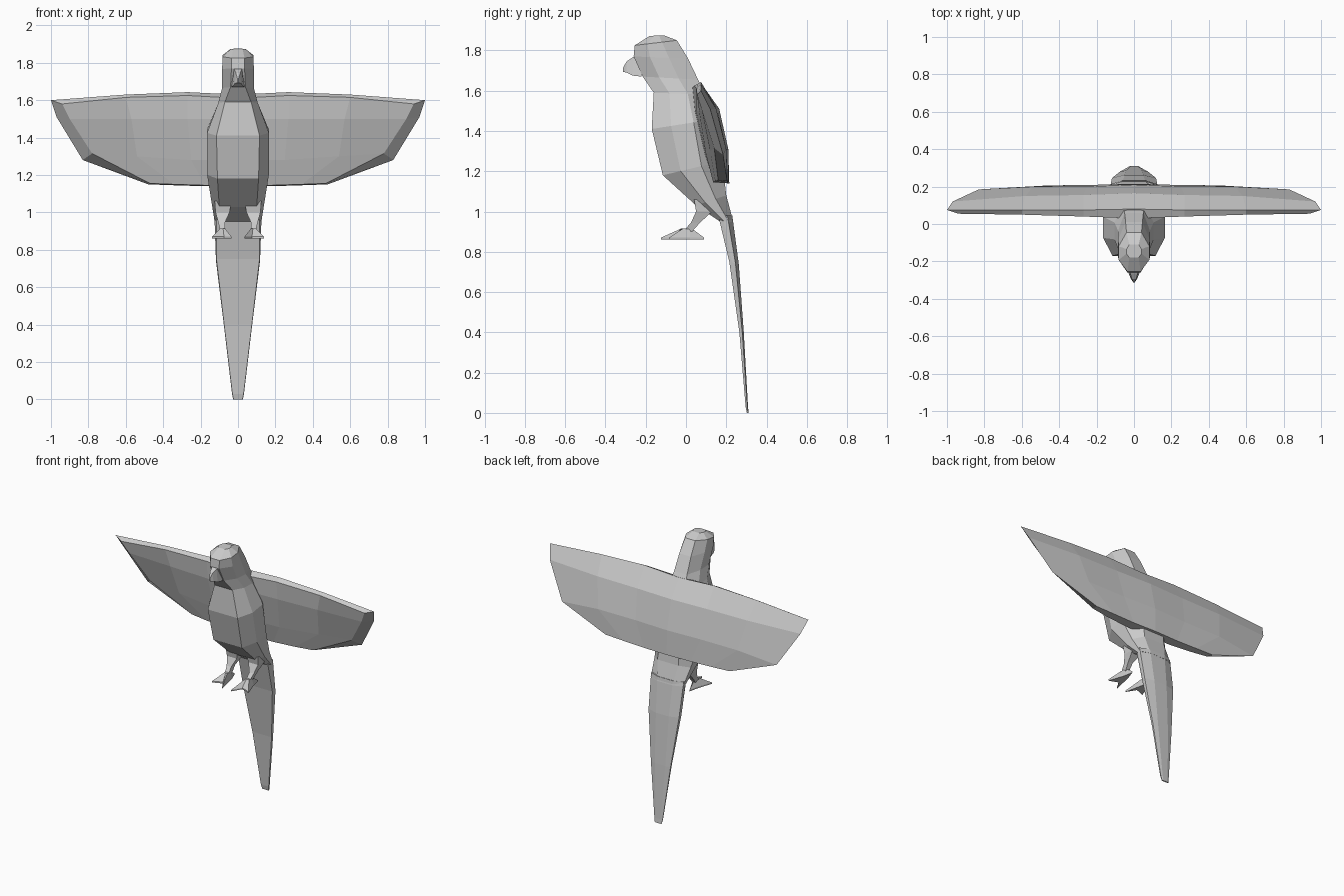
import bpy

if "Cube" in bpy.data.objects:
    bpy.data.objects.remove(bpy.data.objects["Cube"])


def loft(name, rings, mirror=False):
    """Skin a stack of equal-sized rings; cap both ends."""
    n = len(rings[0])
    verts = [p for r in rings for p in r]
    faces = []
    for k in range(len(rings) - 1):
        for i in range(n):
            j = (i + 1) % n
            faces.append((k * n + i, k * n + j, (k + 1) * n + j, (k + 1) * n + i))
    faces.append(tuple(range(n)))
    faces.append(tuple(range((len(rings) - 1) * n, len(rings) * n)))
    me = bpy.data.meshes.new(name)
    me.from_pydata(verts, [], faces)
    ob = bpy.data.objects.new(name, me)
    bpy.context.collection.objects.link(ob)
    bpy.context.view_layer.objects.active = ob
    bpy.ops.object.mode_set(mode='EDIT')
    bpy.ops.mesh.select_all(action='SELECT')
    bpy.ops.mesh.normals_make_consistent(inside=False)
    bpy.ops.object.mode_set(mode='OBJECT')
    if mirror:
        ob.modifiers.new("mirror", 'MIRROR')
    return ob


def octagon(yf, zf, yb, zb, wf, ws, wb):
    """Tilted body section from front point, back point and three half widths."""
    def at(t):
        return yf + (yb - yf) * t, zf + (zb - zf) * t
    half = [(wf, *at(0)), (ws, *at(.3)), (ws, *at(.65)), (wb, *at(1))]
    return half + [(-x, y, z) for x, y, z in reversed(half)]


def box_ring(x0, x1, y0, y1, z):
    return [(x0, y0, z), (x1, y0, z), (x1, y1, z), (x0, y1, z)]


# Head and torso: front y z, back y z, front / side / back half widths
torso = [
    (-.18, 1.872, -.11, 1.875, .025, .04, .025),
    (-.255, 1.825, -.045, 1.85, .035, .082, .04),
    (-.26, 1.77, .01, 1.76, .035, .085, .045),
    (-.215, 1.67, .06, 1.655, .04, .085, .05),
    (-.16, 1.59, .10, 1.58, .07, .105, .06),
    (-.17, 1.41, .15, 1.46, .115, .165, .08),
    (-.115, 1.18, .18, 1.25, .11, .165, .08),
    (.05, 1.03, .20, 1.08, .10, .14, .08),
    (.17, .95, .235, .95, .10, .125, .06),
]
loft("torso", [octagon(*s) for s in torso])

# Long tapering tail with a raised centre strip
tail = [
    (.16, .98, .23, .98, .115, .126, .06),
    (.215, .75, .262, .74, .115, .118, .05),
    (.265, .40, .287, .40, .074, .076, .04),
    (.296, .03, .308, .03, .03, .032, .02),
    (.302, 0, .311, 0, .024, .026, .018),
]
loft("tail", [octagon(*s) for s in tail])

# Hooked beak: y, top z, bottom z, half width
beak = [(-.22, 1.785, 1.67, .035), (-.265, 1.765, 1.675, .028),
        (-.295, 1.745, 1.69, .016), (-.312, 1.715, 1.693, .004)]
loft("beak", [[(-w, y, b), (w, y, b), (w * .7, y, t), (-w * .7, y, t)]
              for y, t, b, w in beak])

# Wings: each row runs root to tip, as (x, y, z) at four stations
rows = [
    # back face, leading edge to trailing edge
    [(0, .08, 1.63), (.27, .075, 1.643), (.60, .075, 1.63), (1.0, .075, 1.60)],
    [(0, .165, 1.51), (.27, .155, 1.51), (.58, .15, 1.51), (.97, .12, 1.51)],
    [(0, .21, 1.31), (.25, .20, 1.31), (.54, .20, 1.31), (.83, .185, 1.28)],
    [(0, .215, 1.14), (.18, .21, 1.14), (.34, .208, 1.145), (.48, .205, 1.15)],
    # front face, trailing edge to leading edge
    [(0, .135, 1.145), (.18, .135, 1.145), (.34, .145, 1.15), (.47, .16, 1.155)],
    [(0, .09, 1.28), (.25, .10, 1.28), (.54, .12, 1.30), (.78, .14, 1.315)],
    [(0, .04, 1.50), (.27, .05, 1.50), (.57, .065, 1.50), (.90, .08, 1.50)],
    [(0, .03, 1.61), (.27, .04, 1.625), (.60, .05, 1.615), (.94, .055, 1.58)],
]
wing = loft("wings", [[r[k] for r in rows] for k in range(4)])
# open the root cap before mirroring so the wing is continuous
root = [p for p in wing.data.polygons if all(abs(wing.data.vertices[v].co.x) < 1e-5 for v in p.vertices)]
import bmesh
bm = bmesh.new()
bm.from_mesh(wing.data)
bm.faces.ensure_lookup_table()
bmesh.ops.delete(bm, geom=[bm.faces[p.index] for p in root], context='FACES_ONLY')
# split the many-sided tip into strips between back and front faces
bm.verts.ensure_lookup_table()
cap = [f for f in bm.faces if len(f.verts) == 8]
bmesh.ops.delete(bm, geom=cap, context='FACES_ONLY')
for i in range(3):
    bm.faces.new([bm.verts[24 + k] for k in (i, i + 1, 6 - i, 7 - i)])
bmesh.ops.recalc_face_normals(bm, faces=bm.faces)
bm.to_mesh(wing.data)
bm.free()
wing.modifiers.new("mirror", 'MIRROR')

# Legs taper from the thigh to a thin ankle
loft("legs", [box_ring(.035, .125, .04, .16, 1.06),
              box_ring(.045, .12, .05, .13, 1.0),
              box_ring(.07, .105, .025, .07, .945),
              box_ring(.068, .095, -.015, .03, .90)], mirror=True)

# Feet: low wedges with two splayed front toes and a rear toe
base = [(.035, -.125), (.075, -.06), (.14, -.085), (.105, .02), (.09, .09), (.065, .02)]
top = [(.07, -.02), (.08, -.025), (.095, -.015), (.095, .02), (.085, .03), (.07, .02)]
loft("feet", [[(x, y, .86) for x, y in base],
              [(x, y, .87) for x, y in base],
              [(x, y, .915) for x, y in top]], mirror=True)
